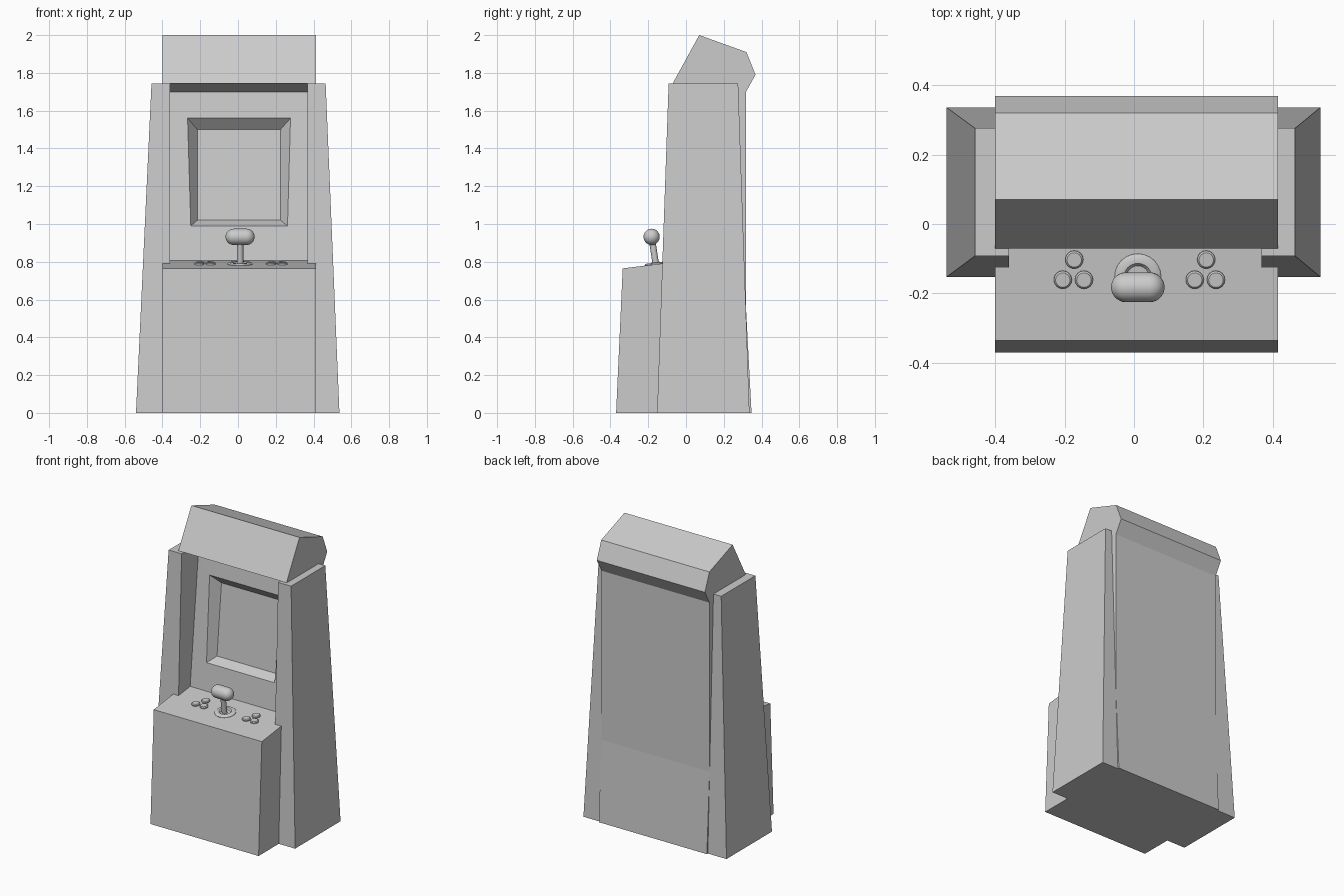
import bpy, bmesh, math
from mathutils import Vector, Matrix

if "Cube" in bpy.data.objects:
    bpy.data.objects.remove(bpy.data.objects["Cube"], do_unlink=True)

# Single neutral colour
GREY = (0.6, 0.6, 0.6, 1.0)
grey = bpy.data.materials.new("neutral_grey")
grey.use_nodes = True
grey.diffuse_color = GREY
grey.node_tree.nodes["Principled BSDF"].inputs["Base Color"].default_value = GREY


def finish(bm, name, smooth=False):
    bmesh.ops.recalc_face_normals(bm, faces=bm.faces)
    mesh = bpy.data.meshes.new(name)
    bm.to_mesh(mesh)
    bm.free()
    mesh.materials.append(grey)
    obj = bpy.data.objects.new(name, mesh)
    bpy.context.collection.objects.link(obj)
    if smooth:
        bpy.ops.object.select_all(action='DESELECT')
        bpy.context.view_layer.objects.active = obj
        obj.select_set(True)
        bpy.ops.object.shade_smooth_by_angle(angle=math.radians(40))
    return obj


def loft(bm, rings, caps=True):
    """Join equal-length point rings with quads."""
    rows = [[bm.verts.new(p) for p in ring] for ring in rings]
    n = len(rows[0])
    for a, b in zip(rows, rows[1:]):
        for i in range(n):
            j = (i + 1) % n
            bm.faces.new((a[i], a[j], b[j], b[i]))
    if caps:
        bm.faces.new(rows[0])
        bm.faces.new(rows[-1])
    return rows


def lathe(name, profile, place, segments=24):
    """Turn (radius, height) points around an axis and place the result."""
    bm = bmesh.new()
    turns = [2 * math.pi * i / segments for i in range(segments)]
    loft(bm, [[place @ Vector((r * math.cos(t), r * math.sin(t), h)) for t in turns]
              for r, h in profile])
    return finish(bm, name, True)


# Cabinet body with desk, marquee and sloping back
LEFT, RIGHT = -0.40, 0.414
profile = [(-0.37, 0), (-0.335, 0.765), (0, 0.806), (0.09, 1.70), (-0.07, 1.745),
           (0.07, 2.0), (0.32, 1.91), (0.368, 1.79), (0.318, 1.70), (0.318, 0.55), (0.347, 0)]
bm = bmesh.new()
rows = loft(bm, [[(x, y, z) for y, z in profile] for x in (LEFT, RIGHT)])

# Screen recess, cut into the sloping face above the desk
screen = next(f for f in bm.faces if set(f.verts) == {r[i] for r in rows for i in (2, 3)})


def screen_ring(top_x, bottom_x, bottom_z, top_z, depth):
    bmesh.ops.inset_individual(bm, faces=[screen], thickness=0.02)
    middle = screen.calc_center_median()
    for v in screen.verts:
        upper, right = v.co.z > middle.z, v.co.x > middle.x
        z = top_z if upper else bottom_z
        x = (top_x if upper else bottom_x)[right]
        v.co = (x, (z - 0.806) * 0.1 + depth, z)


screen_ring((-0.267, 0.278), (-0.25, 0.262), 0.99, 1.56, 0)
screen_ring((-0.215, 0.225), (-0.215, 0.225), 1.02, 1.50, 0.06)
finish(bm, "cabinet_body")

# Tapered side panels
for name, inner, foot, top in (("right_side_panel", -0.36, -0.54, -0.458),
                               ("left_side_panel", 0.367, 0.537, 0.464)):
    bm = bmesh.new()
    loft(bm, [[(inner, front, z), (outer, front, z), (outer, back, z), (inner, back, z)]
              for outer, front, back, z in ((foot, -0.153, 0.336, 0), (top, -0.092, 0.276, 1.743))])
    finish(bm, name)

# Controls follow the tilt of the desk
TILT = math.atan2(0.041, 0.335)


def on_desk(x, y):
    return Matrix.Translation((x, y, 0.806 + y * 0.122)) @ Matrix.Rotation(TILT, 4, 'X')


# Three buttons on each side of the stick
button = [(0.026, -0.01), (0.026, 0.007), (0.021, 0.012)]
for side, cx in (("right", -0.174), ("left", 0.206)):
    for i, (dx, y) in enumerate(((0.002, -0.102), (-0.031, -0.16), (0.03, -0.16))):
        lathe(f"{side}_button_{i + 1}", button, on_desk(cx + dx, y), 16)

# Joystick: collar, shaft and rounded bar handle
STICK_X = 0.011
lathe("stick_collar", [(0.067, -0.01), (0.067, 0.002), (0.058, 0.009), (0.04, 0.009), (0.032, 0.0)],
      on_desk(STICK_X, -0.152))

foot, grip = Vector((STICK_X, -0.158, 0.775)), Vector((STICK_X, -0.182, 0.932))
axis = grip - foot
lathe("stick_shaft", [(0.017, 0), (0.017, axis.length)],
      Matrix.Translation(foot) @ axis.to_track_quat('Z', 'Y').to_matrix().to_4x4(), 16)

R, HALF = 0.043, 0.034
arc = [math.radians(a) for a in range(2, 91, 11)]
end = [(R * math.sin(a), -HALF - R * math.cos(a)) for a in arc]
handle = end + [(r, -h) for r, h in reversed(end)]
lathe("stick_handle", handle, Matrix.Translation(grip) @ Matrix.Rotation(math.pi / 2, 4, 'Y'))
